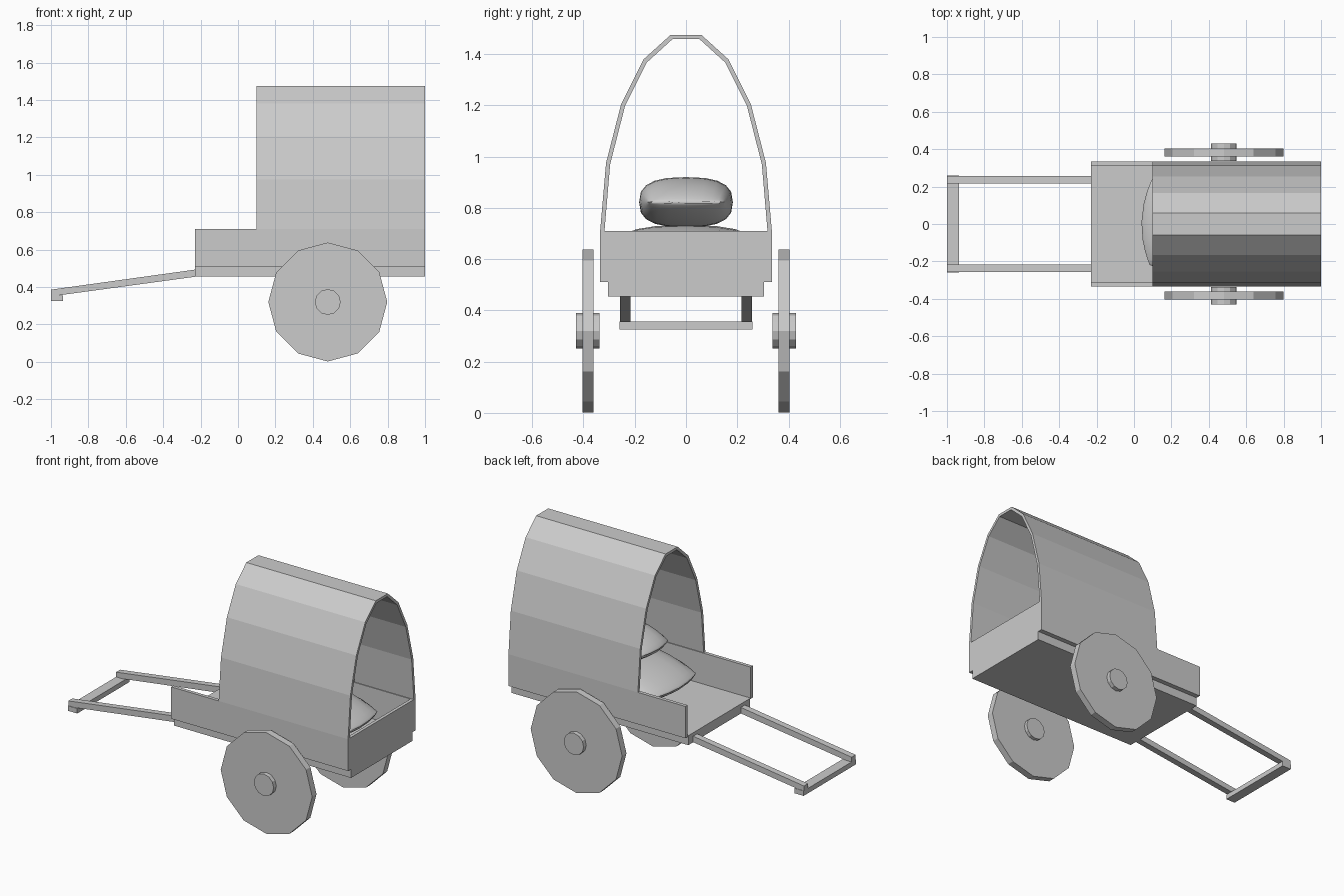
import bpy, bmesh, math
from mathutils import Vector

cube = bpy.data.objects.get("Cube")
if cube:
    bpy.data.objects.remove(cube, do_unlink=True)

# One plain grey for the whole cart
GREY = (0.6, 0.6, 0.6, 1.0)
grey = bpy.data.materials.new("plain_grey")
grey.use_nodes = True
grey.diffuse_color = GREY
grey.node_tree.nodes["Principled BSDF"].inputs["Base Color"].default_value = GREY


def finish(name, bm, smooth=False):
    bmesh.ops.recalc_face_normals(bm, faces=bm.faces)
    mesh = bpy.data.meshes.new(name)
    bm.to_mesh(mesh)
    bm.free()
    mesh.materials.append(grey)
    obj = bpy.data.objects.new(name, mesh)
    bpy.context.collection.objects.link(obj)
    if smooth:
        bpy.ops.object.select_all(action='DESELECT')
        obj.select_set(True)
        bpy.context.view_layer.objects.active = obj
        bpy.ops.object.shade_smooth_by_angle(angle=math.radians(50))
    return obj


def prism(name, profile, start, end, axis):
    """Extrude an outline along x (outline in y, z) or y (outline in x, z)."""
    bm = bmesh.new()
    place = (lambda a, b, d: (d, a, b)) if axis == "x" else (lambda a, b, d: (a, d, b))
    face = bm.faces.new([bm.verts.new(place(a, b, start)) for a, b in profile])
    moved = bmesh.ops.extrude_face_region(bm, geom=[face], use_keep_orig=True)
    shift = Vector(place(0, 0, end - start))
    bmesh.ops.translate(bm, vec=shift,
                        verts=[v for v in moved["geom"] if isinstance(v, bmesh.types.BMVert)])
    return finish(name, bm)


def box(name, x, y, z):
    outline = [(x[0], z[0]), (x[1], z[0]), (x[1], z[1]), (x[0], z[1])]
    return prism(name, outline, y[0], y[1], "y")


def disc(name, x, z, radius, y0, y1):
    outline = [(x + radius * math.sin(i * math.tau / 12),
                z + radius * math.cos(i * math.tau / 12)) for i in range(12)]
    return prism(name, outline, y0, y1, "y")


def sack(name, centre, half, turn=0.0):
    """Stuffed sack: rounded in section, pinched to a flat curved seam at both ends."""
    bm = bmesh.new()
    rings, sides = 14, 20
    loops = []
    for i in range(rings + 1):
        u = -math.cos(math.pi * i / rings)
        fill = 1 - u * u
        loop = []
        for j in range(sides):
            a = math.tau * j / sides
            c, s = math.cos(a), math.sin(a)
            t = math.copysign(abs(c) ** 0.75, c)
            y = t * (0.8 + 0.2 * fill)
            z = math.copysign(abs(s) ** 0.75, s) * (0.04 + 0.96 * fill ** 0.8)
            x = u * (1 - 0.12 * t * t)
            loop.append(bm.verts.new((x * half[0], y * half[1], z * half[2])))
        loops.append(loop)
    for low, high in zip(loops, loops[1:]):
        for j in range(sides):
            k = (j + 1) % sides
            bm.faces.new((low[j], low[k], high[k], high[j]))
    bm.faces.new(loops[0])
    bm.faces.new(loops[-1])
    obj = finish(name, bm, smooth=True)
    obj.location = centre
    obj.rotation_euler.z = turn
    return obj


# Cart bed, open at the shaft end
box("bed_floor", (-0.23, 1.0), (-0.305, 0.305), (0.455, 0.515))
box("tailboard", (0.98, 1.0), (-0.315, 0.315), (0.515, 0.71))

# Arched cover, a thin faceted shell open at both ends
outer = [(0.335, 0.71), (0.312, 0.975), (0.253, 1.205), (0.165, 1.38), (0.06, 1.475)]
inner = [(0.318, 0.71), (0.296, 0.97), (0.238, 1.197), (0.153, 1.367), (0.053, 1.458)]
arch = (outer + [(-y, z) for y, z in reversed(outer)]
        + [(-y, z) for y, z in inner] + list(reversed(inner)))
prism("arched_cover", arch, 0.1, 1.0, "x")

# Paired parts on both sides
for label, s in (("back", 1), ("front", -1)):
    box(label + "_side_wall", (-0.23, 1.0), (s * 0.313, s * 0.335), (0.51, 0.71))
    box(label + "_floor_rail", (-0.23, 1.0), (s * 0.303, s * 0.315), (0.51, 0.515))
    disc(label + "_wheel", 0.48, 0.32, 0.318, s * 0.36, s * 0.403)
    disc(label + "_hub", 0.48, 0.32, 0.069, s * 0.338, s * 0.43)
    shaft = [(-1.0, 0.35), (-0.23, 0.455), (-0.23, 0.493), (-1.0, 0.386)]
    prism(label + "_shaft", shaft, s * 0.217, s * 0.257, "y")

# Pull bar beneath the shaft ends
box("pull_bar", (-1.0, -0.936), (-0.26, 0.26), (0.325, 0.356))

# Cargo
sack("lower_sack", (0.45, 0.0, 0.625), (0.41, 0.285, 0.108), math.radians(-1.5))
sack("upper_sack", (0.47, 0.0, 0.822), (0.275, 0.183, 0.098))
